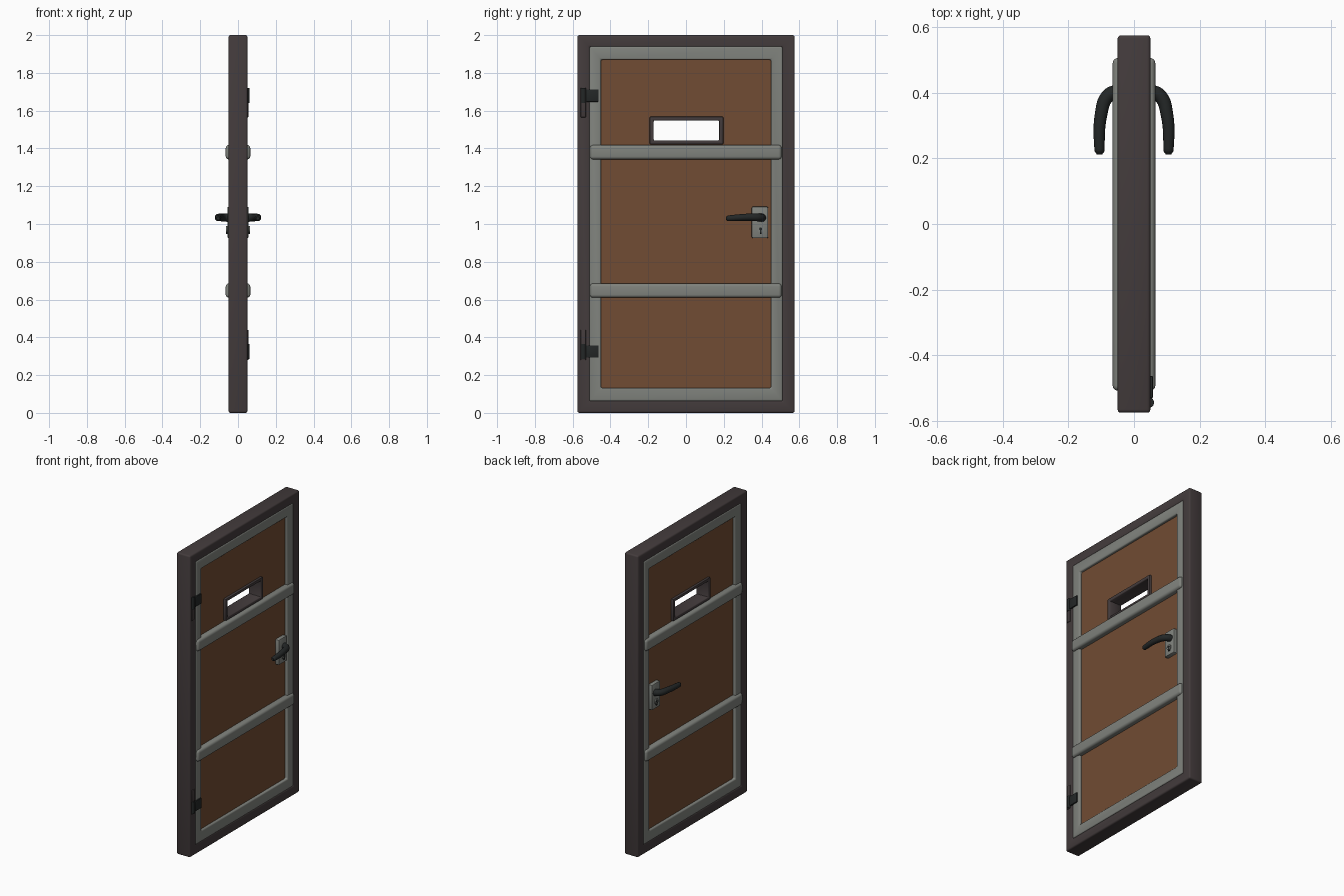
import bpy, bmesh, math
from mathutils import Matrix, Vector

if "Cube" in bpy.data.objects:
    bpy.data.objects.remove(bpy.data.objects["Cube"])


def mat(name, rgb):
    m = bpy.data.materials.new(name)
    m.diffuse_color = (*rgb, 1)
    m.use_nodes = True
    m.node_tree.nodes["Principled BSDF"].inputs["Base Color"].default_value = m.diffuse_color
    return m


FRAME = mat("dark_frame", (0.056, 0.044, 0.045))
BROWN = mat("brown_panel", (0.165, 0.072, 0.033))
GREY = mat("grey_trim", (0.215, 0.225, 0.205))
BLACK = mat("black_metal", (0.017, 0.020, 0.020))


def finish(name, bm, material, bevel=0.0, seg=2):
    """Bevel the hard edges, then make a smooth-shaded object."""
    bmesh.ops.recalc_face_normals(bm, faces=bm.faces[:])
    if bevel:
        edges = [e for e in bm.edges if e.calc_face_angle(0) > 0.5]
        bmesh.ops.bevel(bm, geom=edges, offset=bevel, segments=seg,
                        profile=0.5, affect='EDGES', clamp_overlap=True)
    me = bpy.data.meshes.new(name)
    bm.to_mesh(me)
    bm.free()
    me.materials.append(material)
    ob = bpy.data.objects.new(name, me)
    bpy.context.collection.objects.link(ob)
    smooth(ob)
    return ob


def smooth(ob):
    bpy.ops.object.select_all(action='DESELECT')
    ob.select_set(True)
    bpy.context.view_layer.objects.active = ob
    bpy.ops.object.shade_smooth_by_angle(angle=math.radians(40))


def box(name, x, y, z, material, bevel=0.0, seg=2):
    bm = bmesh.new()
    mid = [(a + b) / 2 for a, b in (x, y, z)]
    size = [b - a for a, b in (x, y, z)]
    bmesh.ops.create_cube(bm, size=1, matrix=Matrix.Translation(mid) @ Matrix.Diagonal((*size, 1)))
    return finish(name, bm, material, bevel, seg)


def ring(name, depth, y, z, wy, wz, material, bevel=0.0, seg=2):
    """Rectangular border in the y-z plane with half thickness depth."""
    bm = bmesh.new()
    loops = []
    for x, inset in ((-depth, 0), (depth, 0), (depth, 1), (-depth, 1)):
        a, b = y[0] + wy * inset, y[1] - wy * inset
        c, d = z[0] + wz * inset, z[1] - wz * inset
        loops.append([bm.verts.new((x, *p)) for p in ((a, c), (b, c), (b, d), (a, d))])
    for i in range(4):
        p, q = loops[i], loops[(i + 1) % 4]
        for j in range(4):
            k = (j + 1) % 4
            bm.faces.new((p[j], p[k], q[k], q[j]))
    return finish(name, bm, material, bevel, seg)


def cylinder(name, a, b, r, material, sides=24):
    bm = bmesh.new()
    a, b = Vector(a), Vector(b)
    rot = (b - a).to_track_quat('Z', 'Y').to_matrix().to_4x4()
    bmesh.ops.create_cone(bm, cap_ends=True, segments=sides, radius1=r, radius2=r,
                          depth=(b - a).length, matrix=Matrix.Translation((a + b) / 2) @ rot)
    return finish(name, bm, material)


# Outer frame and the grey border of the door leaf
ring("outer_frame", 0.05, (-0.575, 0.575), (0, 2), 0.066, 0.064, FRAME, 0.01, 3)
ring("leaf_border", 0.05, (-0.512, 0.512), (0.062, 1.94), 0.062, 0.07, GREY, 0.009, 3)

# Brown panel, built as four slabs around the window opening
WY, WZ = (-0.18, 0.185), (1.435, 1.56)
P = (-0.03, 0.03)
box("panel_lower", P, (-0.46, 0.46), (0.12, WZ[0]), BROWN)
box("panel_upper", P, (-0.46, 0.46), (WZ[1], 1.885), BROWN)
box("panel_window_left", P, (-0.46, WY[0]), WZ, BROWN)
box("panel_window_right", P, (WY[1], 0.46), WZ, BROWN)

# Window surround
ring("window_surround", 0.046, (-0.193, 0.198), (1.422, 1.568), 0.022, 0.02, FRAME, 0.006, 2)

# Two rounded cross rails
for label, z in (("upper", (1.342, 1.418)), ("lower", (0.61, 0.685))):
    box(label + "_cross_rail", (-0.065, 0.065), (-0.508, 0.506), z, GREY, 0.016, 4)

# Lock plates, keyholes and lever handles on both faces
for side, s in (("right", 1), ("left", -1)):
    box(side + "_lock_plate", sorted((s * 0.025, s * 0.056)), (0.348, 0.435), (0.925, 1.092),
        GREY, 0.007, 2)
    cylinder(side + "_lock_cylinder", (s * 0.05, 0.395, 0.972), (s * 0.063, 0.395, 0.972), 0.017, GREY)
    cylinder(side + "_keyhole_top", (s * 0.06, 0.395, 0.974), (s * 0.0645, 0.395, 0.974), 0.008, BLACK, 16)
    box(side + "_keyhole_slot", sorted((s * 0.055, s * 0.0642)), (0.391, 0.399), (0.948, 0.974), BLACK)

    cu = bpy.data.curves.new(side + "_handle", 'CURVE')
    cu.dimensions = '3D'
    cu.bevel_depth = 0.019
    cu.bevel_resolution = 4
    cu.resolution_u = 8
    cu.use_fill_caps = True
    sp = cu.splines.new('BEZIER')
    path = ((0.045, 0.405, 1.033, 1.15), (0.078, 0.392, 1.034, 1.1), (0.101, 0.33, 1.036, 1.0),
            (0.105, 0.222, 1.03, 0.8), (0.105, 0.212, 1.03, 0.45))
    sp.bezier_points.add(len(path) - 1)
    for bp, (x, y, z, r) in zip(sp.bezier_points, path):
        bp.co = (s * x, y, z)
        bp.radius = r
        bp.handle_left_type = bp.handle_right_type = 'AUTO'
    cu.materials.append(BLACK)
    ob = bpy.data.objects.new(side + "_handle", cu)
    bpy.context.collection.objects.link(ob)
    bpy.ops.object.select_all(action='DESELECT')
    ob.select_set(True)
    bpy.context.view_layer.objects.active = ob
    bpy.ops.object.convert(target='MESH')
    smooth(bpy.context.view_layer.objects.active)

# Hinges on the right face: knuckle, leaf and the backing plate on the frame
for label, zc, plate in (("upper", 1.68, (1.565, 1.72)), ("lower", 0.325, (0.28, 0.44))):
    box(label + "_hinge_plate", (0.04, 0.055), (-0.558, -0.53), plate, FRAME, 0.003)
    box(label + "_hinge_leaf", (0.04, 0.058), (-0.53, -0.463), (zc - 0.033, zc + 0.033), BLACK, 0.003)
    cylinder(label + "_hinge_knuckle", (0.045, -0.544, zc - 0.04), (0.045, -0.544, zc + 0.04), 0.016, BLACK)
